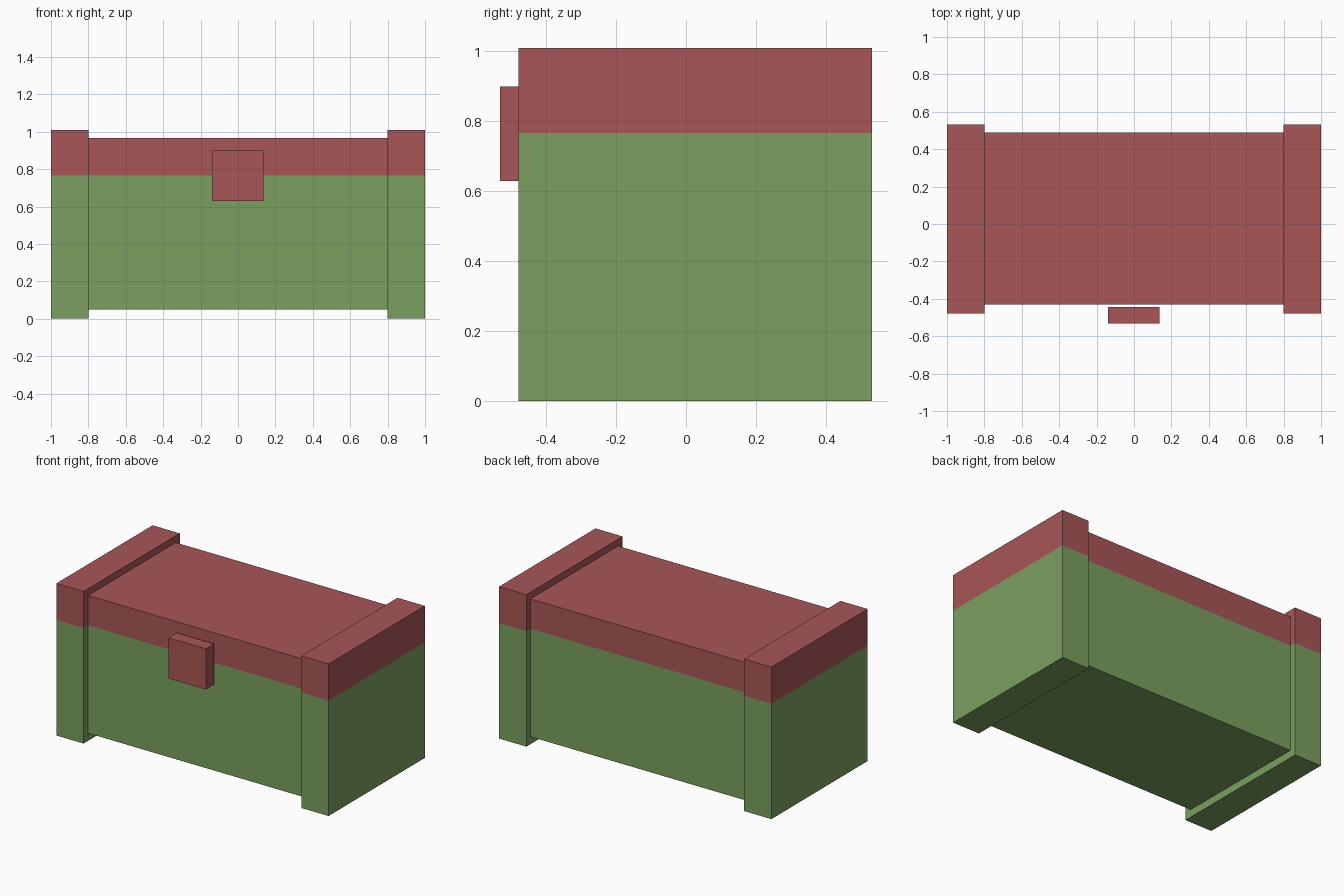
import bpy
import bmesh
from mathutils import Vector

cube = bpy.data.objects.get("Cube")
if cube:
    bpy.data.objects.remove(cube, do_unlink=True)


def make_material(name, colour):
    mat = bpy.data.materials.new(name)
    mat.use_nodes = True
    mat.diffuse_color = colour
    mat.node_tree.nodes["Principled BSDF"].inputs["Base Color"].default_value = colour
    return mat


green = make_material("green", (0.195, 0.352, 0.114, 1))
red = make_material("red", (0.392, 0.093, 0.095, 1))
LID_SEAM = 0.767


def make_box(name, low, high, seam=None):
    """Box between two corners; faces above the seam height are red."""
    low, high = Vector(low), Vector(high)
    centre, size = (low + high) / 2, high - low
    bm = bmesh.new()
    bmesh.ops.create_cube(bm, size=1)
    for v in bm.verts:
        v.co = Vector(a * b for a, b in zip(v.co, size))
    if seam is not None:
        bmesh.ops.bisect_plane(bm, geom=bm.verts[:] + bm.edges[:] + bm.faces[:],
                               plane_co=(0, 0, seam - centre.z), plane_no=(0, 0, 1))
    for f in bm.faces:
        above = seam is None or f.calc_center_median().z + centre.z > seam
        f.material_index = 1 if above else 0
    mesh = bpy.data.meshes.new(name)
    bm.to_mesh(mesh)
    bm.free()
    mesh.materials.append(green)
    mesh.materials.append(red)
    obj = bpy.data.objects.new(name, mesh)
    obj.location = centre
    bpy.context.collection.objects.link(obj)
    return obj


# Main chest between the end bands
make_box("chest_body", (-0.8, -0.43, 0.05), (0.8, 0.49, 0.965), LID_SEAM)

# Thicker bands at both ends
for side, x in (("left", 0.8), ("right", -1.0)):
    make_box(side + "_end_band", (x, -0.478, 0), (x + 0.2, 0.532, 1.01), LID_SEAM)

# Clasp standing just off the front
make_box("clasp", (-0.138, -0.532, 0.63), (0.136, -0.445, 0.9))
